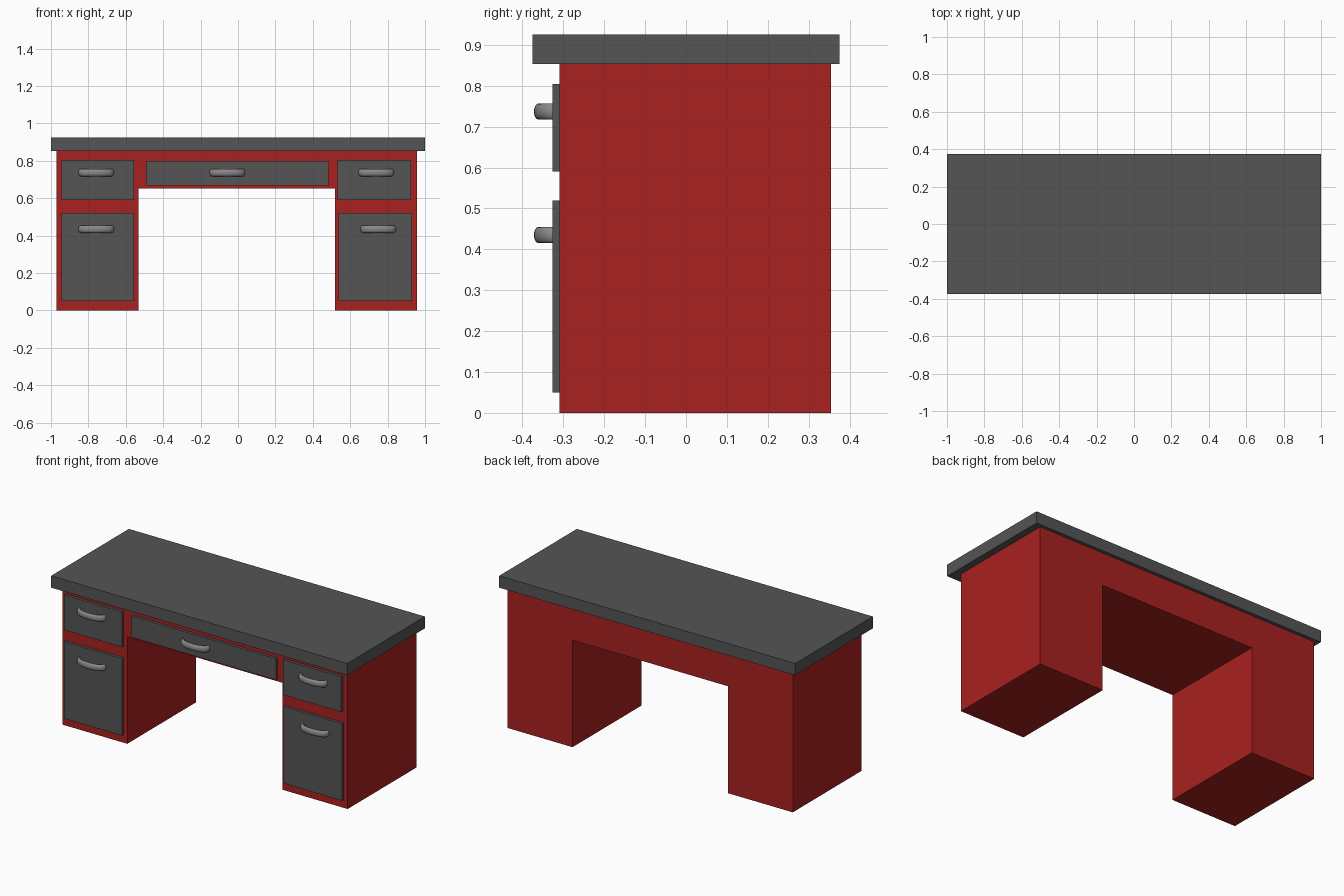
import bpy, bmesh
from math import sin, cos, pi
from mathutils import Vector

if "Cube" in bpy.data.objects:
    bpy.data.objects.remove(bpy.data.objects["Cube"])


def material(name, rgb):
    m = bpy.data.materials.new(name)
    m.diffuse_color = (*rgb, 1)
    m.use_nodes = True
    m.node_tree.nodes["Principled BSDF"].inputs["Base Color"].default_value = m.diffuse_color
    return m


RED = material("red_paint", (0.40, 0.015, 0.015))
DARK = material("dark_grey", (0.09, 0.09, 0.09))
METAL = material("metal_grey", (0.25, 0.25, 0.25))


def finish(name, bm, mat):
    bmesh.ops.recalc_face_normals(bm, faces=bm.faces)
    mesh = bpy.data.meshes.new(name)
    bm.to_mesh(mesh)
    bm.free()
    mesh.materials.append(mat)
    ob = bpy.data.objects.new(name, mesh)
    bpy.context.collection.objects.link(ob)
    return ob


def prism(name, profile, y0, y1, mat):
    """Extrude an x-z outline from y0 to y1."""
    bm = bmesh.new()
    face = bm.faces.new([bm.verts.new((x, y0, z)) for x, z in profile])
    ext = bmesh.ops.extrude_face_region(bm, geom=[face])
    verts = [g for g in ext["geom"] if isinstance(g, bmesh.types.BMVert)]
    bmesh.ops.translate(bm, verts=verts, vec=(0, y1 - y0, 0))
    return finish(name, bm, mat)


def panel(name, x0, x1, z0, z1, y0, y1, mat):
    return prism(name, [(x0, z0), (x1, z0), (x1, z1), (x0, z1)], y0, y1, mat)


def handle(name, cx, cz, steps=20, sides=16):
    """Bowed pull: an oval section swept along a half-ellipse."""
    a, b, thick, tall = 0.083, 0.033, 0.012, 0.02
    bm = bmesh.new()
    rings = []
    for i in range(steps + 1):
        t = pi * i / steps
        centre = Vector((cx + a * cos(t), FRONT - b * sin(t), cz))
        normal = Vector((b * cos(t), -a * sin(t), 0)).normalized()
        rings.append([bm.verts.new(centre + normal * thick * cos(s) + Vector((0, 0, tall * sin(s))))
                      for s in (2 * pi * k / sides for k in range(sides))])
    for r, q in zip(rings, rings[1:]):
        for k in range(sides):
            n = (k + 1) % sides
            bm.faces.new((r[k], r[n], q[n], q[k]))
    bm.faces.new(rings[0])
    bm.faces.new(rings[-1])
    ob = finish(name, bm, METAL)
    bpy.context.view_layer.objects.active = ob
    ob.select_set(True)
    bpy.ops.object.shade_smooth_by_angle()
    ob.select_set(False)


BODY_FRONT, FRONT = -0.31, -0.327

# Desk top
panel("desk_top", -1, 1, 0.853, 0.925, -0.375, 0.375, DARK)

# Body: two pedestals joined by the apron, one U-shaped outline
prism("desk_body", [(-0.97, 0), (-0.531, 0), (-0.531, 0.653), (0.518, 0.653),
                    (0.518, 0), (0.958, 0), (0.958, 0.853), (-0.97, 0.853)],
      BODY_FRONT, 0.355, RED)

# Drawer fronts with their handles: x0, x1, z0, z1, handle x, handle z
drawers = {
    "left_upper": (-0.945, -0.555, 0.59, 0.805, -0.758, 0.737),
    "left_lower": (-0.945, -0.555, 0.05, 0.52, -0.758, 0.435),
    "centre": (-0.493, 0.485, 0.668, 0.798, -0.057, 0.737),
    "right_upper": (0.533, 0.926, 0.59, 0.805, 0.739, 0.737),
    "right_lower": (0.536, 0.931, 0.05, 0.52, 0.75, 0.435),
}
for name, (x0, x1, z0, z1, hx, hz) in drawers.items():
    panel(name + "_drawer", x0, x1, z0, z1, FRONT, BODY_FRONT, DARK)
    handle(name + "_handle", hx, hz)
